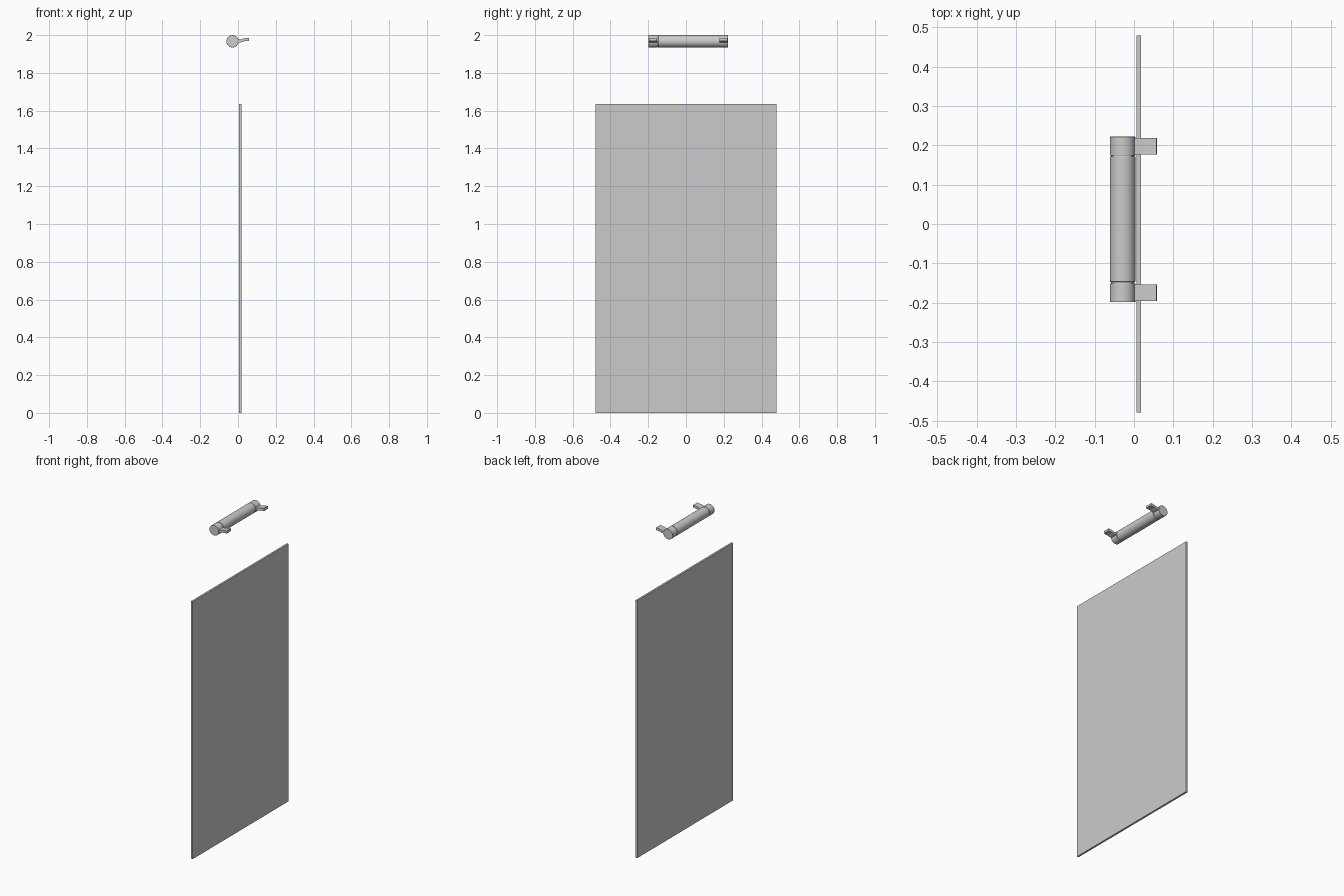
import bpy, bmesh, math

if "Cube" in bpy.data.objects:
    bpy.data.objects.remove(bpy.data.objects["Cube"])

AX, AZ = -0.029, 1.967   # roller axis position (runs along y)
R = 0.0325


def mesh_object(name, bm):
    bmesh.ops.recalc_face_normals(bm, faces=bm.faces)
    me = bpy.data.meshes.new(name)
    bm.to_mesh(me)
    bm.free()
    ob = bpy.data.objects.new(name, me)
    bpy.context.collection.objects.link(ob)
    return ob


def bevel(ob, width, segments=2):
    m = ob.modifiers.new("soft_edges", 'BEVEL')
    m.width, m.segments = width, segments
    m.limit_method, m.angle_limit = 'ANGLE', math.radians(40)


def cylinder(name, y0, y1, r, bev=0.0):
    bpy.ops.mesh.primitive_cylinder_add(
        vertices=48, radius=r, depth=y1 - y0,
        location=(AX, (y0 + y1) / 2, AZ), rotation=(math.pi / 2, 0, 0))
    ob = bpy.context.object
    ob.name = name
    bpy.ops.object.shade_smooth_by_angle(angle=math.radians(35))
    if bev:
        bevel(ob, bev)
    return ob


def bracket(name, y0, y1):
    # side profile in x/z, rising gently away from the roller
    profile = [(-0.010, 1.962), (0.016, 1.962), (0.028, 1.967), (0.059, 1.970),
               (0.057, 1.986), (0.026, 1.982), (0.014, 1.977), (-0.010, 1.977)]
    bm = bmesh.new()
    face = bm.faces.new([bm.verts.new((x, y0, z)) for x, z in profile])
    ext = bmesh.ops.extrude_face_region(bm, geom=[face])
    verts = [g for g in ext["geom"] if isinstance(g, bmesh.types.BMVert)]
    bmesh.ops.translate(bm, verts=verts, vec=(0, y1 - y0, 0))
    return mesh_object(name, bm)


# Hanging flat panel
bpy.ops.mesh.primitive_cube_add(size=1, location=(0.012, 0, 0.8175))
panel = bpy.context.object
panel.name = "panel"
panel.scale = (0.012, 0.96, 1.635)

# Roller body with a thinner core bridging the gaps to the end caps
cylinder("roller_body", -0.147, 0.172, R, 0.001)
cylinder("roller_core", -0.17, 0.19, R * 0.9)

# End caps, each with a mounting bracket
for side, y0, y1 in (("near", -0.199, -0.151), ("far", 0.174, 0.222)):
    cylinder("end_cap_" + side, y0, y1, R, 0.001)
    bracket("bracket_" + side, y0 + 0.003, y1 - 0.003)
